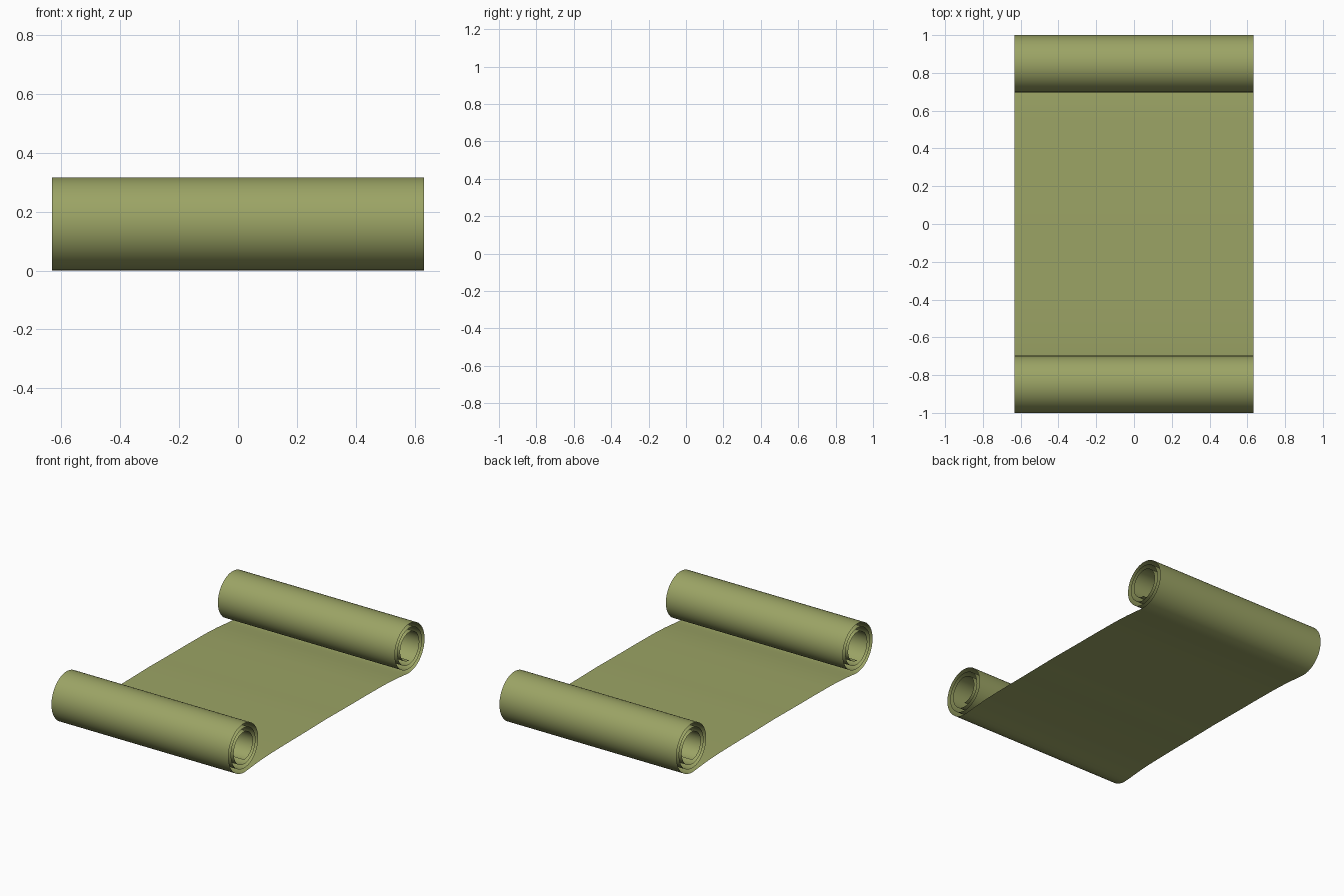
import bpy, bmesh, math

if "Cube" in bpy.data.objects:
    bpy.data.objects.remove(bpy.data.objects["Cube"])

HALF_W = 0.632            # half width of the sheet along x
R0, PITCH, TURNS = 0.165, 0.027, 3.0
CY, CZ = 0.842, 0.165     # roll centre
STEPS = 48                # segments per turn

# Half profile: gently sagging open sheet from the middle outwards
half = [(0.0, 0.024), (0.1, 0.0225), (0.25, 0.021), (0.4, 0.0205), (0.55, 0.0185),
        (0.62, 0.0165), (0.69, 0.0125), (0.74, 0.0085), (0.79, 0.0035), (0.82, 0.001)]

# Half profile: spiral roll winding inwards from its lowest point
for i in range(int(TURNS * STEPS) + 1):
    t = i / STEPS
    a = -math.pi / 2 + t * 2 * math.pi
    r = R0 - PITCH * t
    half.append((CY + r * math.cos(a), CZ + r * math.sin(a)))

profile = [(-y, z) for y, z in reversed(half[1:])] + half

# Sweep the profile across the width
bm = bmesh.new()
rows = [(bm.verts.new((-HALF_W, y, z)), bm.verts.new((HALF_W, y, z))) for y, z in profile]
for (a, b), (c, d) in zip(rows, rows[1:]):
    bm.faces.new((a, b, d, c)).smooth = True
mesh = bpy.data.meshes.new("scroll_sheet")
bm.to_mesh(mesh)
bm.free()
scroll = bpy.data.objects.new("scroll_sheet", mesh)
bpy.context.collection.objects.link(scroll)

# Olive parchment colour
mat = bpy.data.materials.new("olive_parchment")
mat.diffuse_color = (0.33, 0.37, 0.13, 1)
mat.use_nodes = True
mat.node_tree.nodes["Principled BSDF"].inputs["Base Color"].default_value = mat.diffuse_color
mesh.materials.append(mat)
